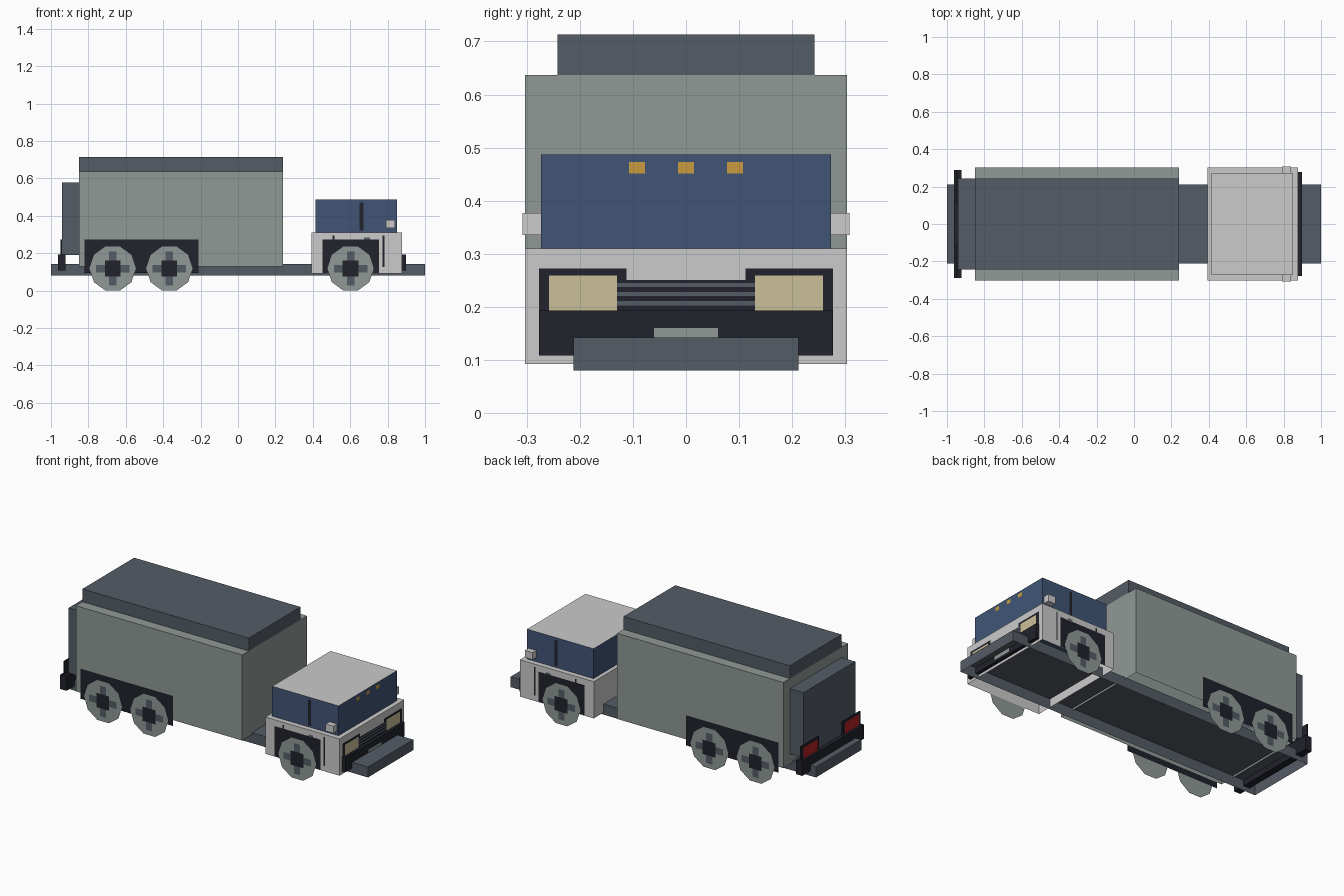
import bpy
import bmesh
import math

cube = bpy.data.objects.get("Cube")
if cube:
    bpy.data.objects.remove(cube, do_unlink=True)


def material(name, *rgb):
    """Flat material from an 8-bit display colour."""
    linear = [((c / 255 + 0.055) / 1.055) ** 2.4 for c in rgb] + [1]
    mat = bpy.data.materials.new(name)
    mat.use_nodes = True
    mat.diffuse_color = linear
    mat.node_tree.nodes["Principled BSDF"].inputs["Base Color"].default_value = linear
    return mat


white = material("cab white", 203, 203, 203)
blue = material("window blue", 65, 85, 118)
slate = material("slate grey", 85, 92, 102)
sage = material("grey green", 144, 153, 149)
black = material("trim black", 33, 34, 44)
cream = material("headlight cream", 202, 192, 152)
amber = material("marker amber", 200, 155, 62)
red = material("tail light red", 185, 32, 38)


def finish(name, bm, *mats):
    mesh = bpy.data.meshes.new(name)
    bm.to_mesh(mesh)
    bm.free()
    obj = bpy.data.objects.new(name, mesh)
    for mat in mats:
        mesh.materials.append(mat)
    bpy.context.collection.objects.link(obj)
    return obj


def box(name, x, y, z, mat, open_bottom=False, top=None):
    """Box between (min, max) pairs, optionally a shell open below."""
    bm = bmesh.new()
    bmesh.ops.create_cube(bm, size=1)
    for v in bm.verts:
        v.co = [lo + (hi - lo) * (c + 0.5) for c, (lo, hi) in zip(v.co, (x, y, z))]
    bm.normal_update()
    if open_bottom:
        under = [f for f in bm.faces if f.normal.z < -0.9]
        bmesh.ops.delete(bm, geom=under, context="FACES_ONLY")
    if top:
        for f in bm.faces:
            f.material_index = int(f.normal.z > 0.9)
    return finish(name, bm, mat, *([top] if top else []))


def flat(name, points, mat, outward):
    """Single flat face whose normal points along outward."""
    bm = bmesh.new()
    face = bm.faces.new([bm.verts.new(p) for p in points])
    face.normal_update()
    if sum(a * b for a, b in zip(face.normal, outward)) < 0:
        face.normal_flip()
    return finish(name, bm, mat)


def rect(a, b):
    return [(a[0], b[0]), (a[1], b[0]), (a[1], b[1]), (a[0], b[1])]


def end_panel(name, x, y, z, mat):
    facing = math.copysign(1, x)
    flat(name, [(x, p, q) for p, q in rect(y, z)], mat, (facing, 0, 0))


def side_shape(name, outline, y, mat):
    """Flat outline in x and z on both flanks."""
    for side, label in ((1, "back"), (-1, "front")):
        flat(f"{name}_{label}", [(p, side * y, q) for p, q in outline], mat, (0, side, 0))


def span(half):
    return (-half, half)


# Chassis: shallow tray, open underneath
box("chassis", (-1, 1), span(0.212), (0.08, 0.142), slate, open_bottom=True)

# Cargo body
CARGO = (-0.85, 0.24)
box("cargo_body", CARGO, span(0.303), (0.13, 0.637), sage, open_bottom=True)
box("cargo_roof", CARGO, span(0.242), (0.637, 0.713), slate)
box("rear_door", (-0.94, -0.85), span(0.242), (0.19, 0.577), slate)

# Cab
box("cab_base", (0.392, 0.877), span(0.303), (0.092, 0.31), white, open_bottom=True)
box("cab_windows", (0.415, 0.85), span(0.273), (0.31, 0.487), blue, top=white)
side_shape("window_pillar", rect((0.65, 0.67), (0.32, 0.472)), 0.2745, black)
for x, low in ((0.51, 0.27), (0.778, 0.125)):
    side_shape("door_seam", rect((x - 0.005, x + 0.005), (low, 0.295)), 0.304, black)
side_shape("door_handle", rect((0.675, 0.705), (0.274, 0.284)), 0.3055, slate)
for side, label in ((1, "left"), (-1, "right")):
    box(f"mirror_{label}", (0.79, 0.84), sorted((side * 0.27, side * 0.308)),
        (0.335, 0.377), white)

# Roof marker lights
for y in (-0.092, 0, 0.092):
    end_panel("marker_light", 0.8515, (y - 0.015, y + 0.015), (0.451, 0.473), amber)

# Bumpers and number plate
box("front_bumper", (0.877, 0.897), span(0.277), (0.108, 0.193), black)
box("rear_bumper", (-0.963, -0.922), span(0.288), (0.108, 0.193), black)
end_panel("number_plate", 0.8985, span(0.06), (0.12, 0.16), sage)

# Grille with three bars
end_panel("grille", 0.8785, span(0.13), (0.19, 0.25), black)
for z in (0.2065, 0.224, 0.241):
    end_panel("grille_bar", 0.88, span(0.13), (z - 0.004, z + 0.004), slate)

# Headlights and tail lights in dark surrounds
for side in (1, -1):
    surround = sorted((side * 0.112, side * 0.277))
    lamp = sorted((side * 0.13, side * 0.258))
    end_panel("headlight_surround", 0.879, surround, (0.19, 0.272), black)
    end_panel("headlight", 0.881, lamp, (0.193, 0.259), cream)
    box("tail_light_surround", (-0.95, -0.942), surround, (0.19, 0.272), black)
    end_panel("tail_light", -0.952, lamp, (0.195, 0.262), red)

# Wheel arches
side_shape("cargo_wheel_arch", rect((-0.82, -0.212), (0.095, 0.273)), 0.304, black)
side_shape("cab_wheel_arch", rect((0.453, 0.755), (0.095, 0.273)), 0.304, black)

# Wheels: ten-sided discs with crossed spokes and square hubs
AXLE = 0.118
RADIUS = AXLE / math.cos(math.pi / 10)
for x in (-0.67, -0.367, 0.602):
    ring = [(x + RADIUS * math.cos(math.tau * i / 10),
             AXLE + RADIUS * math.sin(math.tau * i / 10)) for i in range(10)]
    side_shape("wheel", ring, 0.3055, sage)
    for name, w, h, y, mat in (("spoke_upright", 0.02, 0.09, 0.307, slate),
                               ("spoke_level", 0.09, 0.02, 0.3072, slate),
                               ("hub", 0.042, 0.042, 0.3085, black)):
        side_shape(name, rect((x - w, x + w), (AXLE - h, AXLE + h)), y, mat)
